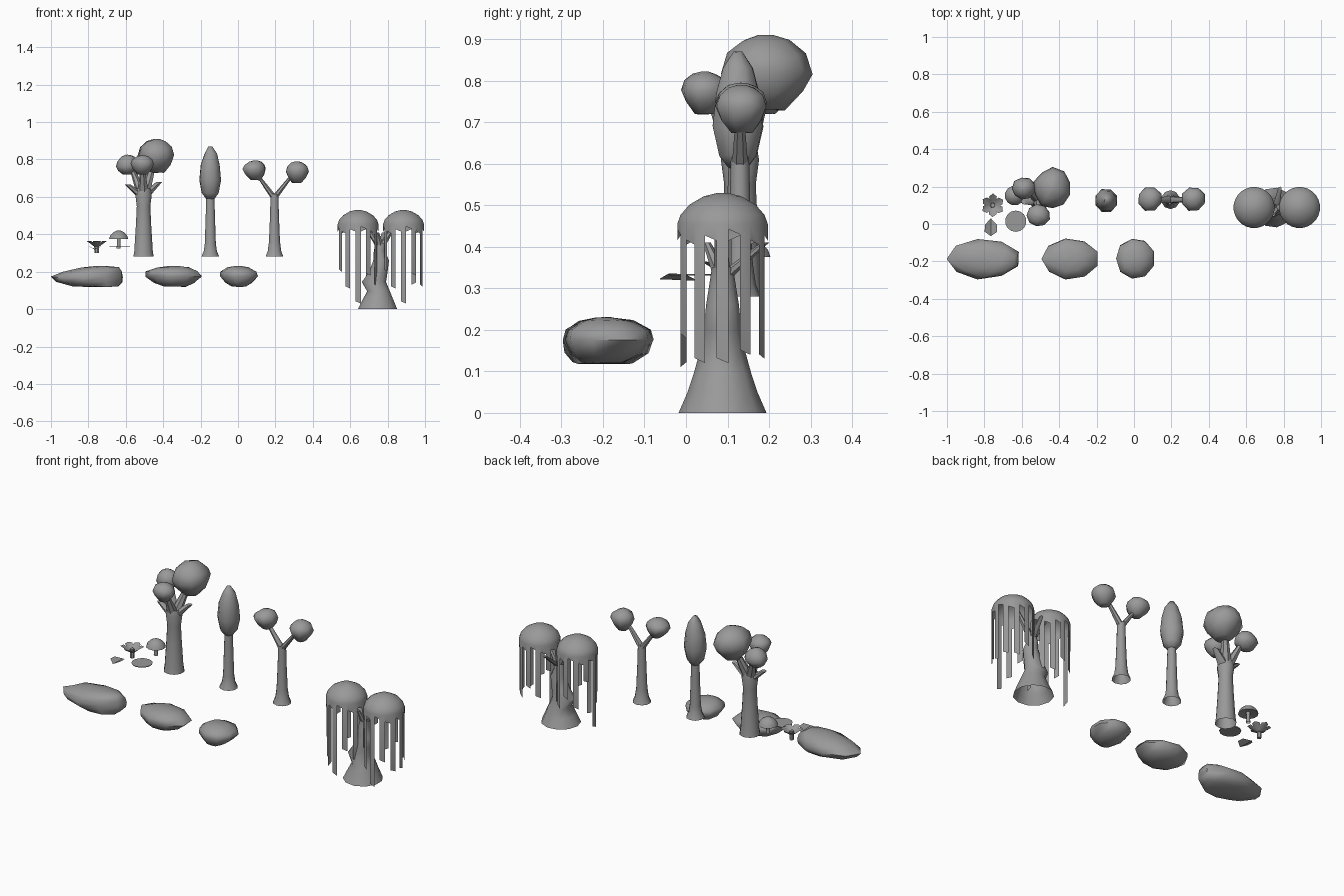
import bpy, bmesh, math, random
from mathutils import Vector

random.seed(4)
if "Cube" in bpy.data.objects:
    bpy.data.objects.remove(bpy.data.objects["Cube"], do_unlink=True)

# Single stone-grey material
GREY = (0.32, 0.32, 0.32, 1)
mat = bpy.data.materials.new("plain_grey")
mat.use_nodes = True
mat.diffuse_color = GREY
mat.node_tree.nodes["Principled BSDF"].inputs["Base Color"].default_value = GREY


def finish(name, bm, angle=45, fix_normals=True):
    if fix_normals:
        bmesh.ops.recalc_face_normals(bm, faces=bm.faces)
    me = bpy.data.meshes.new(name)
    bm.to_mesh(me)
    bm.free()
    me.materials.append(mat)
    ob = bpy.data.objects.new(name, me)
    bpy.context.collection.objects.link(ob)
    bpy.ops.object.select_all(action='DESELECT')
    bpy.context.view_layer.objects.active = ob
    ob.select_set(True)
    bpy.ops.object.shade_smooth_by_angle(angle=math.radians(angle))
    return ob


def loft(name, sections, sides=10, bottom=True, top=True, jitter=0.0, angle=45):
    """Skin horizontal rings given as (x, y, z, rx, ry)."""
    bm = bmesh.new()
    rings = []
    wobble = [1 - jitter * random.random() for _ in range(sides)]
    for x, y, z, rx, ry in sections:
        ring = []
        for i in range(sides):
            a = math.tau * (i + 0.5) / sides
            w = wobble[i]
            dz = jitter * min(rx, ry) * random.uniform(-0.5, 0.5)
            ring.append(bm.verts.new((x + rx * w * math.cos(a), y + ry * w * math.sin(a), z + dz)))
        rings.append(ring)
    for a, b in zip(rings, rings[1:]):
        for i in range(sides):
            j = (i + 1) % sides
            bm.faces.new((a[i], a[j], b[j], b[i]))
    if bottom:
        bm.faces.new(rings[0][::-1])
    if top:
        bm.faces.new(rings[-1])
    return finish(name, bm, angle)


def trunk(name, x, y, profile, sides=10):
    return loft(name, [(x, y, z, r, r) for z, r in profile], sides, False, False)


def branch(name, start, end, r0, r1, sides=7):
    loft(name, [(*start, r0, r0), (*end, r1, r1)], sides)


def crown(name, x, y, z0, z1, rx, ry, lean=0.0, widest=0.5, sides=9):
    """Faceted leaf clump: narrow underside, broad belt, rounded cap."""
    h = z1 - z0
    steps = [(0, 0.42, 0), (widest * 0.5, 0.8, 0.5), (widest, 1.0, 1),
             (widest + (1 - widest) * 0.5, 0.86, 0.8),
             (widest + (1 - widest) * 0.85, 0.52, 0.3), (1, 0.16, 0)]
    loft(name, [(x + lean * k, y, z0 + h * t, rx * r, ry * r) for t, r, k in steps],
         sides, jitter=0.1, angle=60)


# Broad tree with three leaf clumps
ax, ay = -0.505, 0.13
trunk("broad_tree_trunk", ax, ay, [(0.28, 0.057), (0.31, 0.052), (0.45, 0.043), (0.55, 0.038),
                                   (0.61, 0.046), (0.645, 0.04)])
for name, end, r in [("left_stub", (-0.42, 0.15, 0.68), 0.016), ("right_stub", (-0.588, 0.12, 0.665), 0.016),
                     ("high_branch", (-0.45, 0.19, 0.78), 0.015), ("right_branch", (-0.57, 0.185, 0.76), 0.012),
                     ("front_branch", (-0.51, 0.06, 0.76), 0.012)]:
    branch("broad_tree_" + name, (ax, ay, 0.6), end, 0.034, r)
crown("broad_tree_large_crown", -0.435, 0.19, 0.73, 0.91, 0.108, 0.115, 0.0, 0.5, 10)
crown("broad_tree_right_crown", -0.59, 0.19, 0.72, 0.825, 0.068, 0.064, 0.0, 0.4)
crown("broad_tree_front_crown", -0.51, 0.045, 0.72, 0.822, 0.067, 0.064, 0.0, 0.55)

# Tall narrow tree
bx, by = -0.148, 0.125
trunk("narrow_tree_trunk", bx, by, [(0.28, 0.05), (0.31, 0.037), (0.35, 0.031), (0.5, 0.026), (0.62, 0.022)])
loft("narrow_tree_crown", [(bx, by, 0.59, 0.025, 0.025), (bx, by, 0.62, 0.05, 0.05),
                           (bx, by, 0.69, 0.064, 0.068), (bx, by, 0.77, 0.056, 0.058),
                           (bx + 0.003, by, 0.83, 0.037, 0.04), (bx, by, 0.87, 0.012, 0.012)],
     8, jitter=0.06, angle=60)

# Forked tree with two crowns
cx, cy = 0.195, 0.13
trunk("forked_tree_trunk", cx, cy, [(0.28, 0.05), (0.31, 0.038), (0.36, 0.031), (0.5, 0.025), (0.615, 0.022)])
for side, ex, x, z0, z1, lean in [("right", 0.11, 0.095, 0.69, 0.795, -0.01), ("left", 0.285, 0.315, 0.675, 0.79, 0.004)]:
    branch("forked_tree_%s_branch" % side, (cx, cy, 0.595), (ex, cy, 0.71), 0.02, 0.011)
    crown("forked_tree_%s_crown" % side, x, 0.135, z0, z1, 0.07, 0.07, lean, 0.55, 8)

# Weeping tree: swaying flared trunk
wy = 0.088
loft("weeping_tree_trunk", [(x, wy, z, rx, ry) for x, z, rx, ry in [
    (0.748, 0, 0.107, 0.107), (0.75, 0.05, 0.084, 0.085), (0.753, 0.095, 0.062, 0.07),
    (0.728, 0.145, 0.066, 0.056), (0.752, 0.2, 0.05, 0.046), (0.766, 0.26, 0.043, 0.04),
    (0.756, 0.31, 0.03, 0.032), (0.765, 0.35, 0.03, 0.026)]], 11, False, True, angle=60)
for name, end in [("right_branch", (0.67, 0.1, 0.47)), ("left_branch", (0.85, 0.08, 0.47)),
                  ("back_branch", (0.78, 0.19, 0.41)), ("front_branch", (0.745, 0.05, 0.41))]:
    branch("weeping_tree_" + name, (0.762, wy, 0.325), end, 0.022, 0.01)

# Weeping tree: open domes whose rims drop into hanging strands
STRANDS = [0.12, 0.14, 0.13, 0.2, 0.15, 0.3, 0.02, 0.2, 0.11, 0.03, 0.18, 0.12]
DOME = [(0.53, 0.012), (0.522, 0.045), (0.502, 0.08), (0.477, 0.102), (0.455, 0.11)]


def weeping_crown(name, x):
    n = 2 * len(STRANDS)
    bm = bmesh.new()

    def point(i, r, z):
        a = math.tau * (i - 0.5) / n
        return bm.verts.new((x + r * math.cos(a), wy + r * math.sin(a), z))

    rings = [[point(i, r, z) for i in range(n)] for z, r in DOME]
    bm.faces.new(rings[0])
    for a, b in zip(rings, rings[1:]):
        for i in range(n):
            j = (i + 1) % n
            bm.faces.new((a[i], b[i], b[j], a[j]))
    for i in range(n):
        tip = STRANDS[i // 2] if i % 2 == 0 else (0.405, 0.43, 0.415)[i % 3]
        low = point(i, 0.11, tip + 0.012)
        high = point(i + 1, 0.11, tip)
        rim = rings[-1]
        bm.faces.new((rim[i], low, high, rim[(i + 1) % n]))
    finish(name, bm, 50, False)


weeping_crown("weeping_tree_right_crown", 0.642)
weeping_crown("weeping_tree_left_crown", 0.885)


# Flat leaves, petals and pads
def blade(name, base, heading, length, width, rise):
    """Pointed leaf with a slightly sunken middle rib."""
    bm = bmesh.new()
    d = Vector((math.cos(heading), math.sin(heading), 0))
    s = Vector((-d.y, d.x, 0))
    up = Vector((0, 0, 1))
    base = Vector(base)
    place = lambda t, w, z: bm.verts.new(base + d * length * t + s * width * w + up * z)
    rib = [place(t, 0, rise * t) for t in (0, 0.35, 0.75, 1)]
    for sign in (-1, 1):
        edge = [place(t, sign * w, rise * t + width * 0.2) for t, w in ((0.35, 0.42), (0.75, 0.45))]
        bm.faces.new((rib[0], rib[1], edge[0]))
        bm.faces.new((rib[1], rib[2], edge[1], edge[0]))
        bm.faces.new((rib[2], rib[3], edge[1]))
    finish(name, bm)


fx, fy = -0.755, 0.1
for k in range(6):
    blade("flower_petal_%d" % (k + 1), (fx, fy, 0.325), math.tau * k / 6 + 0.5, 0.063, 0.045, 0.04)
loft("flower_stem", [(fx, fy, 0.3, 0.012, 0.012), (fx, fy, 0.335, 0.012, 0.012)], 7)
loft("flower_centre", [(fx, fy, 0.33, 0.014, 0.014), (fx, fy, 0.352, 0.012, 0.012)], 7)
blade("fallen_leaf", (-0.765, 0.03, 0.318), -math.pi / 2, 0.095, 0.075, 0.004)
loft("lily_pad", [(-0.632, 0.015, 0.331, 0.055, 0.055), (-0.632, 0.015, 0.335, 0.057, 0.057)], 14)

# Mushroom
mx, my = -0.638, 0.152
trunk("mushroom_stem", mx, my, [(0.325, 0.012), (0.35, 0.01), (0.385, 0.011)], 8)
loft("mushroom_cap", [(mx, my, z, r, r) for z, r in [
    (0.384, 0.012), (0.376, 0.053), (0.393, 0.047), (0.409, 0.032), (0.42, 0.01)]], 12)

# Rocks: sunken hull-like belts with sloping tops
loft("long_rock", [(-0.755, -0.2, 0.12, 0.125, 0.075), (-0.79, -0.19, 0.145, 0.185, 0.105),
                   (-0.803, -0.187, 0.17, 0.2, 0.112), (-0.775, -0.19, 0.2, 0.165, 0.1),
                   (-0.735, -0.195, 0.222, 0.105, 0.065), (-0.73, -0.2, 0.23, 0.03, 0.02)],
     9, jitter=0.08, angle=60)
loft("middle_rock", [(-0.335, -0.195, 0.12, 0.06, 0.05), (-0.34, -0.19, 0.14, 0.115, 0.09),
                     (-0.34, -0.187, 0.175, 0.158, 0.112), (-0.35, -0.187, 0.2, 0.148, 0.105),
                     (-0.345, -0.19, 0.222, 0.09, 0.065), (-0.345, -0.195, 0.23, 0.03, 0.02)],
     9, jitter=0.06, angle=60)
loft("small_rock", [(0.005, -0.2, 0.12, 0.04, 0.05), (0.005, -0.19, 0.14, 0.075, 0.09),
                    (0.007, -0.185, 0.175, 0.107, 0.113), (0.002, -0.185, 0.2, 0.102, 0.105),
                    (0, -0.19, 0.222, 0.06, 0.065), (0, -0.195, 0.23, 0.02, 0.02)],
     9, jitter=0.06, angle=60)
